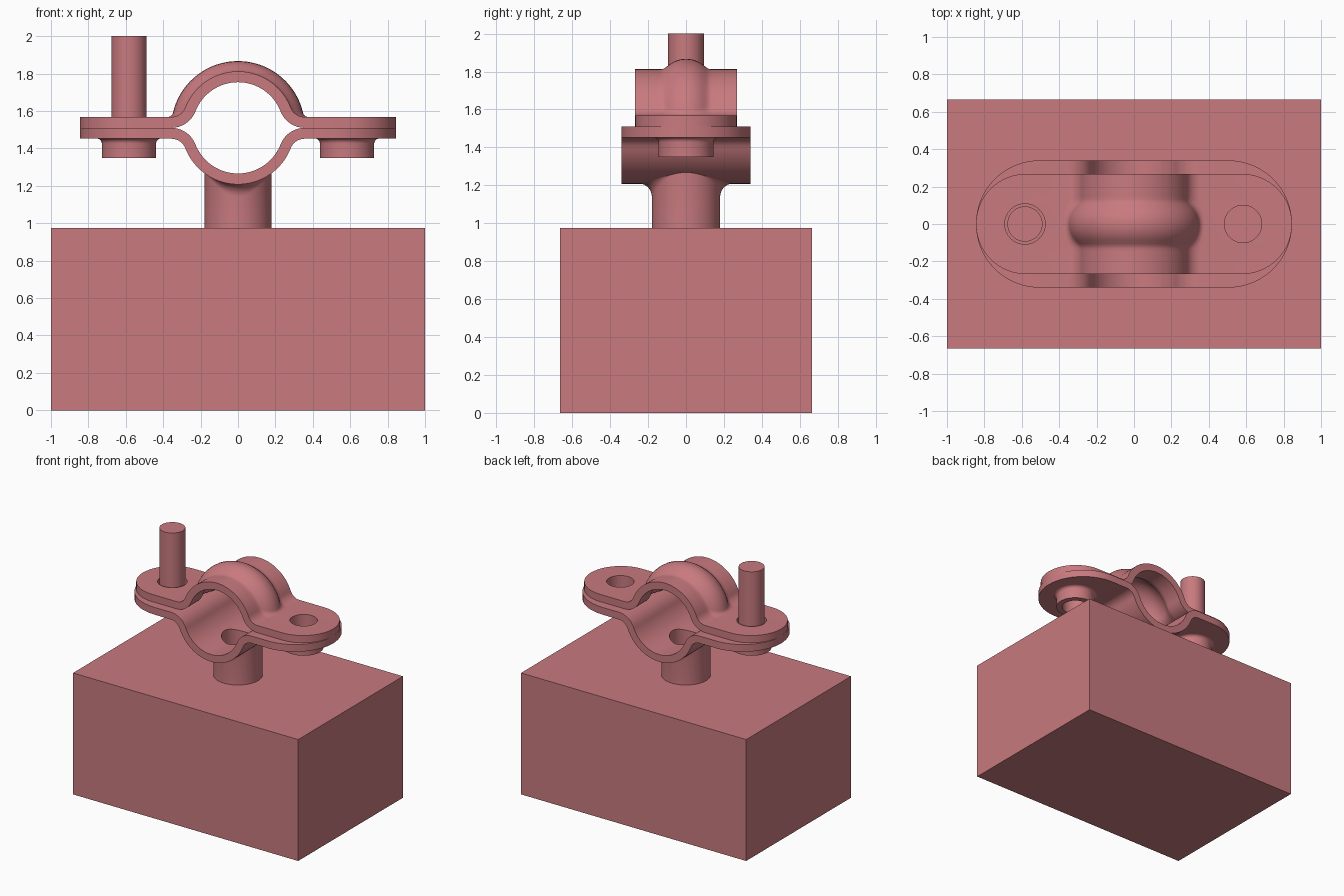
import bpy, bmesh
from math import sin, cos, pi, sqrt, atan2, radians

if "Cube" in bpy.data.objects:
    bpy.data.objects.remove(bpy.data.objects["Cube"])

red = bpy.data.materials.new("dusty red")
red.use_nodes = True
COLOR = (0.58, 0.195, 0.212, 1)
red.diffuse_color = COLOR
red.node_tree.nodes["Principled BSDF"].inputs["Base Color"].default_value = COLOR

AXIS_Z = 1.51      # height of the clamp axis
RING, THICK = 0.302, 0.058
BOLT_X = 0.583


def finish(name, bm):
    bmesh.ops.recalc_face_normals(bm, faces=bm.faces[:])
    mesh = bpy.data.meshes.new(name)
    bm.to_mesh(mesh)
    bm.free()
    mesh.materials.append(red)
    obj = bpy.data.objects.new(name, mesh)
    bpy.context.collection.objects.link(obj)
    return obj


def activate(obj):
    bpy.ops.object.select_all(action='DESELECT')
    obj.select_set(True)
    bpy.context.view_layer.objects.active = obj


def smooth(obj, angle=35):
    activate(obj)
    bpy.ops.object.shade_smooth_by_angle(angle=radians(angle))


def bridge(bm, a, b):
    n = len(a)
    for i in range(n):
        j = (i + 1) % n
        bm.faces.new((a[i], a[j], b[j], b[i]))


def lathe(name, x, profile, closed=False, n=64):
    """Spin (radius, z) points around a vertical axis at x."""
    bm = bmesh.new()
    rings = [[bm.verts.new((x + r * cos(2 * pi * k / n), r * sin(2 * pi * k / n), z))
              for k in range(n)] for r, z in profile]
    for a, b in zip(rings, rings[1:]):
        bridge(bm, a, b)
    if closed:
        bridge(bm, rings[-1], rings[0])
    else:
        bm.faces.new(rings[0])
        bm.faces.new(rings[-1])
    return finish(name, bm)


def drill(obj, x, radius):
    cutter = lathe("cutter", x, [(radius, 1.2), (radius, 1.9)])
    cutter.hide_render = True
    activate(obj)
    mod = obj.modifiers.new("hole", 'BOOLEAN')
    mod.operation, mod.solver, mod.object = 'DIFFERENCE', 'EXACT', cutter
    bpy.ops.object.modifier_apply(modifier=mod.name)
    bpy.data.objects.remove(cutter)


def half_section(x_end, ring, fillet, offset):
    """Points from flange tip, over the fillet, up to the arch crown."""
    cx = sqrt((ring + fillet) ** 2 - (THICK + fillet) ** 2)
    cz = THICK + fillet
    a = atan2(cz, cx)
    r, big = fillet + offset, ring - offset
    pts = [(x_end, cz - r)]
    for k in range(9):
        t = 1.5 * pi + (a - pi / 2) * k / 8
        pts.append((cx + r * cos(t), cz + r * sin(t)))
    for k in range(1, 21):
        t = a + (pi / 2 - a) * k / 20
        pts.append((big * cos(t), big * sin(t)))
    return pts


def full_section(*args):
    half = half_section(*args)
    return half + [(-x, z) for x, z in half[-2::-1]]


def strap(name, width, tip_center, stations, rib, up):
    """Arched strap with round tips; rib(y) swells the arch outward."""
    bm = bmesh.new()
    rows = []
    for y in sorted(stations):
        x_end = tip_center + sqrt(max(0, width ** 2 - y ** 2))
        h = rib(y)
        fillet = 0.08 - 0.9 * h
        outer = full_section(x_end, RING + h, fillet, 0)
        inner = full_section(x_end, RING + h, fillet, THICK)
        rows.append([bm.verts.new((x, y, AXIS_Z + up * z)) for x, z in outer + inner[::-1]])
    for a, b in zip(rows, rows[1:]):
        bridge(bm, a, b)
    for row in (rows[0], rows[-1]):
        n = len(row)
        for i in range(n // 2 - 1):
            bm.faces.new((row[i], row[i + 1], row[n - 2 - i], row[n - 1 - i]))
    return finish(name, bm)


def round_stations(width):
    return [-width * cos(pi * k / 32) for k in range(33)]


# Base block
bm = bmesh.new()
bmesh.ops.create_cube(bm, size=1)
for v in bm.verts:
    v.co = (v.co.x * 2, v.co.y * 1.33, (v.co.z + 0.5) * 0.975)
finish("base_block", bm)

# Hollow stem, flared along y where it meets the saddle
bm = bmesh.new()
N = 64
BORE = 0.12


def saddle_z(x, ring):
    return AXIS_Z - sqrt(ring ** 2 - x ** 2)


def stem_ring(fn):
    return [bm.verts.new(fn(cos(2 * pi * k / N), sin(2 * pi * k / N))) for k in range(N)]


def flare(t):
    def point(c, s):
        f = 0.008 + 0.062 * s * s
        r = 0.18 + f * (1 - cos(t))
        top = saddle_z((0.18 + f) * c, RING) + 0.002
        return r * c, r * s, top - f * (1 - sin(t))
    return point


rings = [stem_ring(lambda c, s: (0.18 * c, 0.18 * s, 0.975))]
rings += [stem_ring(flare(pi / 2 * k / 8)) for k in range(9)]
rings.append(stem_ring(lambda c, s: (BORE * c, BORE * s, saddle_z(BORE * c, RING) + 0.02)))
rings.append(stem_ring(lambda c, s: (BORE * c, BORE * s, 0.975)))
for a, b in zip(rings, rings[1:] + rings[:1]):
    bridge(bm, a, b)
smooth(finish("stem", bm))

# Lower strap with the stem bore and one bolt hole
lower = strap("lower_strap", 0.34, 0.505, round_stations(0.34), lambda y: 0, -1)
cutter = lathe("bore_cutter", 0, [(BORE, 1.0), (BORE, 1.45)])
cutter.hide_render = True
activate(lower)
mod = lower.modifiers.new("bore", 'BOOLEAN')
mod.operation, mod.solver, mod.object = 'DIFFERENCE', 'EXACT', cutter
bpy.ops.object.modifier_apply(modifier=mod.name)
bpy.data.objects.remove(cutter)
drill(lower, BOLT_X, 0.1)
smooth(lower)

# Upper strap with a pressed rib and two bolt holes
RIB = [(0, 0.055), (0.03, 0.052), (0.06, 0.042), (0.085, 0.027),
       (0.105, 0.011), (0.118, 0.003), (0.13, 0)]


def rib_height(y):
    y = abs(y)
    for (y0, h0), (y1, h1) in zip(RIB, RIB[1:]):
        if y <= y1:
            return h0 + (h1 - h0) * (y - y0) / (y1 - y0)
    return 0


stations = [y for y in round_stations(0.268) if abs(y) > 0.14]
stations += [s * y for y, h in RIB for s in (1, -1) if y > 0] + [0]
upper = strap("upper_strap", 0.268, 0.577, stations, rib_height, 1)
drill(upper, -BOLT_X, 0.108)
drill(upper, BOLT_X, 0.1)
smooth(upper)

# Bosses below the flanges, flared at the top
for name, x, hole in (("left_boss", BOLT_X, 0.1), ("right_boss", -BOLT_X, 0.09)):
    profile = [(hole, 1.35), (0.145, 1.35)]
    profile += [(0.145 + 0.027 * (1 - cos(pi / 2 * k / 6)), 1.426 + 0.027 * sin(pi / 2 * k / 6))
                for k in range(7)]
    profile.append((hole, 1.453))
    smooth(lathe(name, x, profile, closed=True))

# Upright rod through the right flange
smooth(lathe("rod", -BOLT_X, [(0.094, 1.35), (0.094, 2.0)]))
